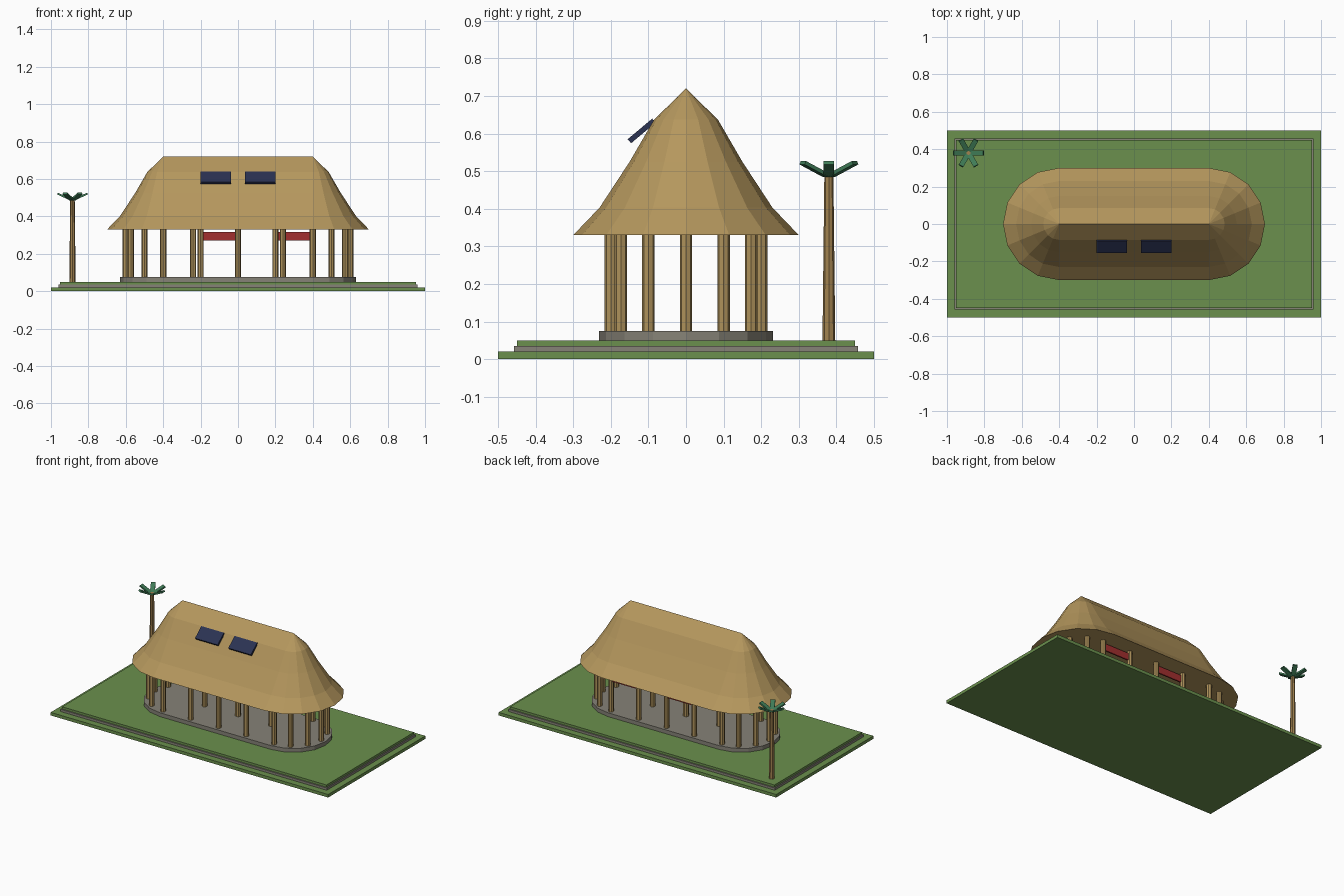
import bpy, bmesh, math
from mathutils import Matrix, Vector

if "Cube" in bpy.data.objects:
    bpy.data.objects.remove(bpy.data.objects["Cube"])


def material(name, rgb):
    m = bpy.data.materials.new(name)
    m.diffuse_color = (*rgb, 1)
    m.use_nodes = True
    m.node_tree.nodes["Principled BSDF"].inputs["Base Color"].default_value = m.diffuse_color
    return m


GRASS = material("grass green", (0.145, 0.28, 0.075))
STONE = material("stone grey", (0.24, 0.225, 0.185))
THATCH = material("thatch tan", (0.46, 0.31, 0.11))
WOOD = material("post wood", (0.43, 0.29, 0.105))
BARK = material("bark brown", (0.36, 0.225, 0.08))
LEAF = material("leaf green", (0.05, 0.2, 0.095))
SOLAR = material("dark blue", (0.024, 0.032, 0.085))
RED = material("red", (0.36, 0.028, 0.028))


def finish(name, bm, mat):
    bmesh.ops.recalc_face_normals(bm, faces=bm.faces)
    mesh = bpy.data.meshes.new(name)
    bm.to_mesh(mesh)
    bm.free()
    mesh.materials.append(mat)
    ob = bpy.data.objects.new(name, mesh)
    bpy.context.collection.objects.link(ob)
    return ob


def box(name, centre, size, mat, rot=Matrix()):
    bm = bmesh.new()
    bmesh.ops.create_cube(bm, size=1)
    bm.transform(Matrix.Translation(centre) @ rot @ Matrix.Diagonal((*size, 1)))
    return finish(name, bm, mat)


def column(name, x, y, z0, z1, r0, r1, mat, sides=8):
    bm = bmesh.new()
    bmesh.ops.create_cone(bm, cap_ends=True, segments=sides, radius1=r0,
                          radius2=r1, depth=z1 - z0)
    bm.transform(Matrix.Translation((x, y, (z0 + z1) / 2)))
    return finish(name, bm, mat)


def stadium_loft(name, profile, mat, half=0.4, seg=8):
    """Stack rounded-end outlines given as (radius, height)."""
    bm = bmesh.new()
    rings = []
    for r, z in profile:
        ring = []
        for side in (1, -1):
            for i in range(seg + 1):
                a = -math.pi / 2 + math.pi * i / seg
                ring.append(bm.verts.new((side * (half + r * math.cos(a)),
                                          side * r * math.sin(a), z)))
        rings.append(ring)
    n = len(rings[0])
    for low, high in zip(rings, rings[1:]):
        for i in range(n):
            j = (i + 1) % n
            bm.faces.new((low[i], low[j], high[j], high[i]))
    bm.faces.new(rings[0][::-1])
    if profile[-1][0] > 0:
        bm.faces.new(rings[-1])
    bmesh.ops.remove_doubles(bm, verts=bm.verts, dist=1e-5)
    return finish(name, bm, mat)


# Stepped ground
box("lawn_base", (0, 0, 0.01), (2, 1, 0.02), GRASS)
box("stone_step", (0, 0, 0.0275), (1.92, 0.914, 0.015), STONE)
box("upper_lawn", (0, 0, 0.0425), (1.906, 0.9, 0.015), GRASS)

# Hall floor and thatched roof
stadium_loft("stone_floor", [(0.231, 0.05), (0.231, 0.075)], STONE)
stadium_loft("thatch_roof", [(0.3, 0.33), (0.23, 0.403), (0.15, 0.525),
                             (0.085, 0.637), (0, 0.72)], THATCH)

# Posts along both sides, around the ends and down the middle
spots = [(x / 5, s * 0.2) for x in range(-2, 3) for s in (-1, 1)]
for s in (-1, 1):
    for deg in range(-60, 61, 30):
        a = math.radians(deg)
        spots.append((s * (0.4 + 0.2 * math.cos(a)), 0.2 * math.sin(a)))
spots += [(x, 0) for x in (-0.24, 0, 0.24)]
for x, y in spots:
    column("post", x, y, 0.075, 0.335, 0.0165, 0.0165, WOOD)

# Red hangings between rear posts
for x in (-0.1, 0.3):
    box("red_hanging", (x, 0.2, 0.293), (0.18, 0.009, 0.045), RED)

# Solar panels on the front slope
tilt = Matrix.Rotation(math.radians(40), 4, 'X')
for x in (-0.12, 0.12):
    box("solar_panel", (x, -0.118, 0.607), (0.163, 0.085, 0.014), SOLAR, tilt)

# Palm tree
px, py = -0.885, 0.38
column("palm_trunk", px, py, 0.05, 0.495, 0.017, 0.012, BARK)
for i in range(6):
    turn = Matrix.Rotation(i * math.pi / 3, 4, 'Z')
    lift = Matrix.Rotation(math.radians(-25), 4, 'Y')
    centre = Vector((px, py, 0.506)) + turn @ Vector((0.045, 0, 0))
    box("palm_leaf", centre, (0.078, 0.028, 0.01), LEAF, turn @ lift)
